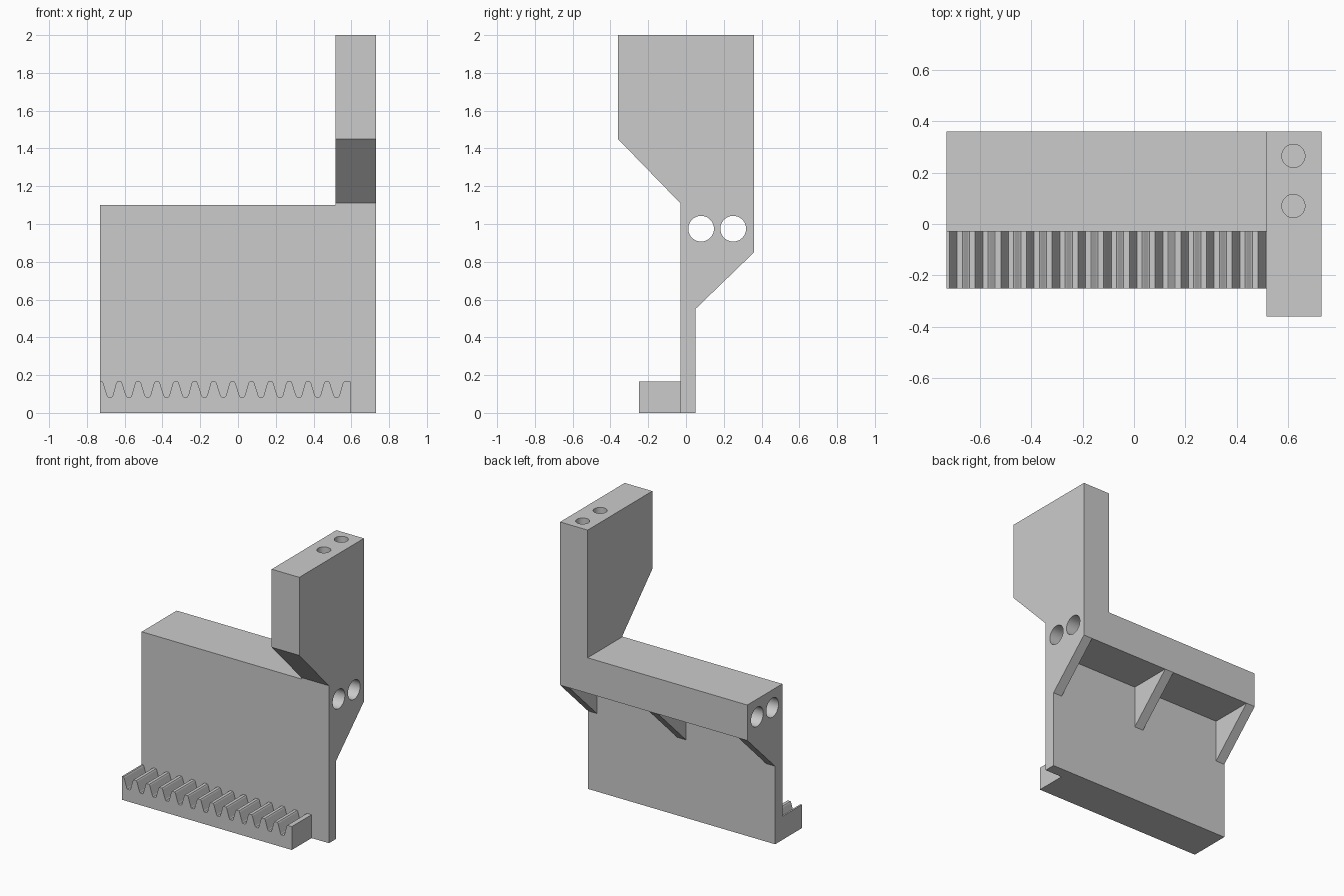
import bpy, bmesh
from math import pi
from mathutils import Matrix, Vector

default = bpy.data.objects.get("Cube")
if default:
    bpy.data.objects.remove(default, do_unlink=True)

grey = bpy.data.materials.new("plain grey")
grey.use_nodes = True
grey.diffuse_color = (0.6, 0.6, 0.6, 1)
grey.node_tree.nodes["Principled BSDF"].inputs["Base Color"].default_value = (0.6, 0.6, 0.6, 1)


def add_object(name, bm):
    bmesh.ops.recalc_face_normals(bm, faces=bm.faces)
    mesh = bpy.data.meshes.new(name)
    bm.to_mesh(mesh)
    bm.free()
    mesh.materials.append(grey)
    obj = bpy.data.objects.new(name, mesh)
    bpy.context.collection.objects.link(obj)
    return obj


def prism(name, points, depth):
    """Extrude a closed outline of 3D points along the vector depth."""
    bm = bmesh.new()
    face = bm.faces.new([bm.verts.new(p) for p in points])
    extruded = bmesh.ops.extrude_face_region(bm, geom=[face])["geom"]
    moved = [g for g in extruded if isinstance(g, bmesh.types.BMVert)]
    bmesh.ops.translate(bm, verts=moved, vec=Vector(depth))
    return add_object(name, bm)


def side_prism(name, outline, x0, x1):
    return prism(name, [(x0, y, z) for y, z in outline], (x1 - x0, 0, 0))


def drill(target, centre, radius, length, along_x=False):
    """Cut a round hole and discard the cutter."""
    bm = bmesh.new()
    matrix = Matrix.Translation(centre)
    if along_x:
        matrix = matrix @ Matrix.Rotation(pi / 2, 4, "Y")
    bmesh.ops.create_cone(bm, cap_ends=True, segments=48, radius1=radius,
                          radius2=radius, depth=length, matrix=matrix)
    cutter = add_object("hole_cutter", bm)
    cutter.hide_render = True
    mod = target.modifiers.new("hole", "BOOLEAN")
    mod.operation = "DIFFERENCE"
    mod.solver = "EXACT"
    mod.object = cutter
    bpy.context.view_layer.objects.active = target
    bpy.ops.object.modifier_apply(modifier=mod.name)
    bpy.data.objects.remove(cutter, do_unlink=True)


def smooth(obj):
    bpy.ops.object.select_all(action="DESELECT")
    obj.select_set(True)
    bpy.context.view_layer.objects.active = obj
    bpy.ops.object.shade_smooth_by_angle(angle=pi / 6)


END, FRONT, BACK, WEB = 0.73, -0.03, 0.36, 0.05
BEAM_LOW, BEAM_TOP = 0.85, 1.1

# Upright plate with the thick beam along its upper back edge
plate = side_prism("plate_and_beam", [
    (FRONT, 0), (WEB, 0), (WEB, BEAM_LOW), (BACK, BEAM_LOW),
    (BACK, BEAM_TOP), (FRONT, BEAM_TOP)], -END, END)
for y in (0.08, 0.25):
    drill(plate, (0, y, 0.975), 0.068, 2, along_x=True)
smooth(plate)

# Tower on the left end, overhanging to the front, with two blind holes
tower = side_prism("tower", [
    (FRONT, BEAM_TOP), (FRONT, 1.11), (-BACK, 1.45), (-BACK, 2),
    (BACK, 2), (BACK, BEAM_TOP)], 0.515, END)
for y in (0.07, 0.265):
    drill(tower, (0.62, y, 2), 0.045, 0.8)
smooth(tower)

# Three triangular ribs below the beam
RIB = 0.07
for name, x in (("right_rib", -END), ("middle_rib", -RIB / 2), ("left_rib", END - RIB)):
    side_prism(name, [(WEB, 0.55), (BACK, BEAM_LOW), (WEB, BEAM_LOW)], x, x + RIB)

# Toothed rack along the foot of the plate
TIP, ROOT, PITCH = 0.165, 0.085, 0.1
groove = [(-0.015, TIP), (-0.01, TIP - 0.008), (0.01, ROOT + 0.008), (0.015, ROOT),
          (0.035, ROOT), (0.04, ROOT + 0.008), (0.058, TIP - 0.008), (0.063, TIP)]
rack = [(-END, 0), (-END, TIP)]
for i in range(13):
    rack += [((i - 7) * PITCH - 0.003 + x, z) for x, z in groove]
rack += [(0.595, TIP), (0.595, 0)]
prism("toothed_rack", [(x, -0.25, z) for x, z in rack], (0, FRONT + 0.25, 0))
